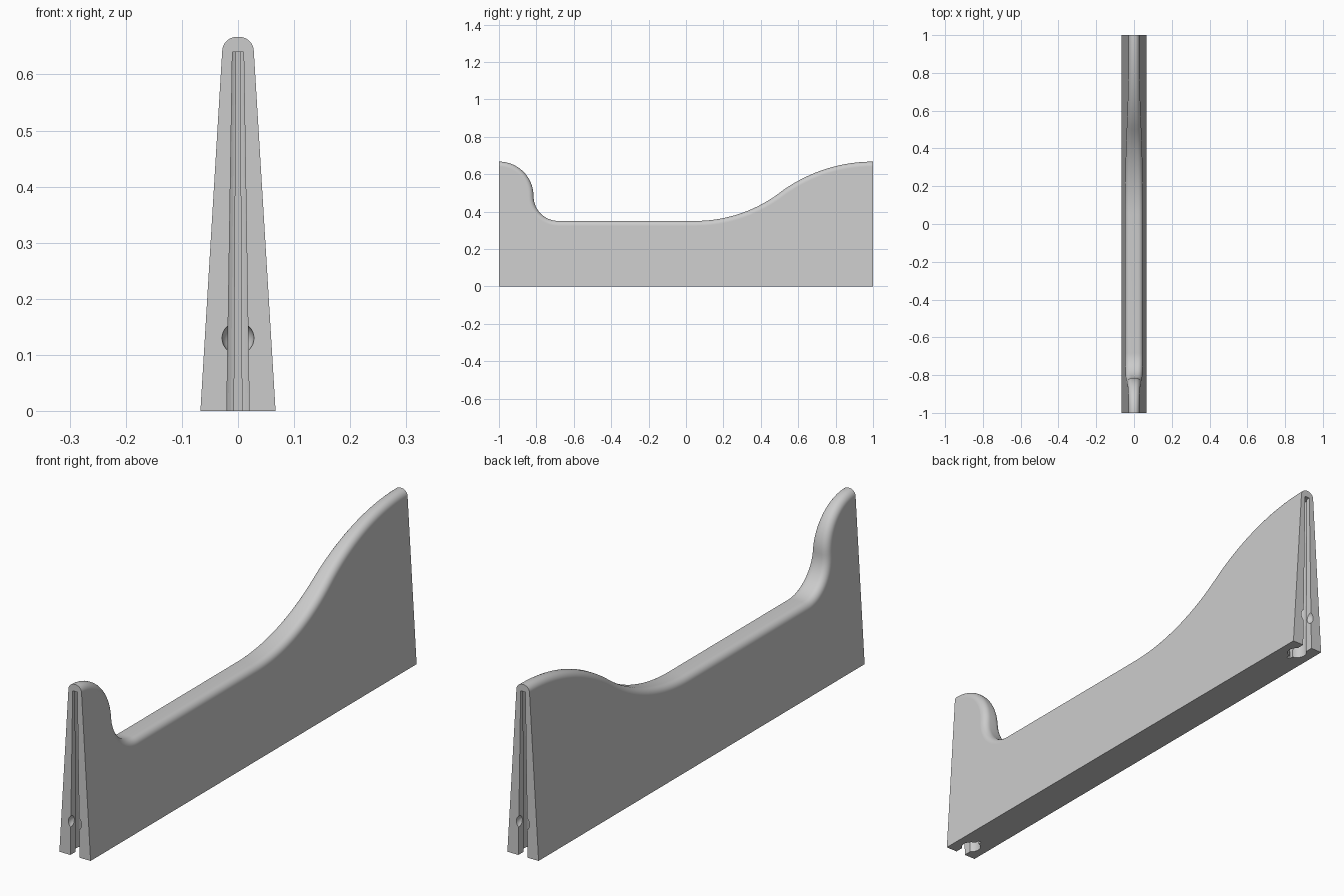
import bpy, bmesh
from math import sin, cos, asin, pi, radians
from mathutils import Vector

if "Cube" in bpy.data.objects:
    bpy.data.objects.remove(bpy.data.objects["Cube"], do_unlink=True)

grey = bpy.data.materials.new("plain grey")
grey.use_nodes = True
colour = (0.6, 0.6, 0.6, 1)
grey.diffuse_color = colour
grey.node_tree.nodes["Principled BSDF"].inputs["Base Color"].default_value = colour

BASE, TAPER, ROUND = 0.067, 0.0605, 0.026


def make_object(name, bm):
    bmesh.ops.recalc_face_normals(bm, faces=bm.faces)
    mesh = bpy.data.meshes.new(name)
    bm.to_mesh(mesh)
    bm.free()
    mesh.materials.append(grey)
    obj = bpy.data.objects.new(name, mesh)
    bpy.context.collection.objects.link(obj)
    return obj


def arc(y, z, radius, start, end, steps, convex):
    """Points on the top edge, each with its direction into the wall."""
    result = []
    for i in range(steps + 1):
        a = radians(start + (end - start) * i / steps)
        out = Vector((0, cos(a), sin(a)))
        result.append((Vector((0, y, z)) + out * radius, -out if convex else out))
    return result


# Top edge of the wall: short hump, flat run, long sweep
edge = arc(-1, 0.482, 0.185, 90, 0, 20, True)
edge += arc(-0.683, 0.482, 0.132, 180, 270, 16, False)[1:]
edge += arc(0.05, 1.1, 0.75, 270, 306.87, 20, False)
edge += arc(1, -0.166, 0.833, 126.87, 90, 20, True)[1:]

# Tapered wall with a rounded top
bm = bmesh.new()
rows = []
for point, inward in edge:
    core = point + inward * ROUND
    half = BASE - TAPER * core.z - ROUND
    row = []
    for side in (1, -1):
        angles = [pi / 2 * j / 8 for j in range(9)]
        for a in angles if side == 1 else reversed(angles):
            p = core - inward * ROUND * sin(a)
            p.x = side * (half + ROUND * cos(a))
            row.append(bm.verts.new(p))
    rows.append(row)
for r, s in zip(rows, rows[1:]):
    for j in range(len(r) - 1):
        bm.faces.new((r[j], r[j + 1], s[j + 1], s[j])).smooth = True
foot = {(x, y): bm.verts.new((x * BASE, y, 0)) for x in (-1, 1) for y in (-1, 1)}
for x, j in ((1, 0), (-1, -1)):
    bm.faces.new([r[j] for r in rows] + [foot[x, 1], foot[x, -1]])
for y, row in ((-1, rows[0]), (1, rows[-1])):
    bm.faces.new(row + [foot[-1, y], foot[1, y]])
bm.faces.new([foot[1, 1], foot[-1, 1], foot[-1, -1], foot[1, -1]])
wall = make_object("wall_panel", bm)


def slot_cutter(end):
    """Keyhole slot that narrows upwards, open at the end and the bottom."""
    slot, notch, hole, centre = 0.02, 0.007, 0.035, 0.06
    first, last = asin(slot / hole), pi - asin(notch / hole)
    half = [(slot, -0.05)]
    for i in range(15):
        t = first + (last - first) * i / 14
        half.append((hole * sin(t), centre - hole * cos(t)))
    half.append((notch, 0.11))
    outline = half + [(-x, d) for x, d in reversed(half)]
    bm = bmesh.new()
    loops = []
    for z in (-0.05, 0.64):
        k = 1 - 0.5 * z / 0.64
        loops.append([bm.verts.new((x * k, end * (1 - d * k), z)) for x, d in outline])
    low, high = loops
    bm.faces.new(low)
    bm.faces.new(high)
    n = len(low)
    for i in range(n):
        bm.faces.new((low[i], low[(i + 1) % n], high[(i + 1) % n], high[i]))
    return make_object("slot_cutter", bm)


def socket_cutter(end):
    """Ball-shaped recess across the slot."""
    bm = bmesh.new()
    bmesh.ops.create_uvsphere(bm, u_segments=32, v_segments=16, radius=0.0285)
    bmesh.ops.translate(bm, verts=bm.verts, vec=(0, end, 0.13))
    for f in bm.faces:
        f.smooth = True
    return make_object("socket_cutter", bm)


# Cut the joint slots into both ends
bpy.context.view_layer.objects.active = wall
for end in (-1, 1):
    for cutter in (slot_cutter(end), socket_cutter(end)):
        cutter.hide_render = True
        mod = wall.modifiers.new("cut", 'BOOLEAN')
        mod.operation = 'DIFFERENCE'
        mod.solver = 'EXACT'
        mod.object = cutter
        bpy.ops.object.modifier_apply(modifier=mod.name)
        bpy.data.objects.remove(cutter, do_unlink=True)
